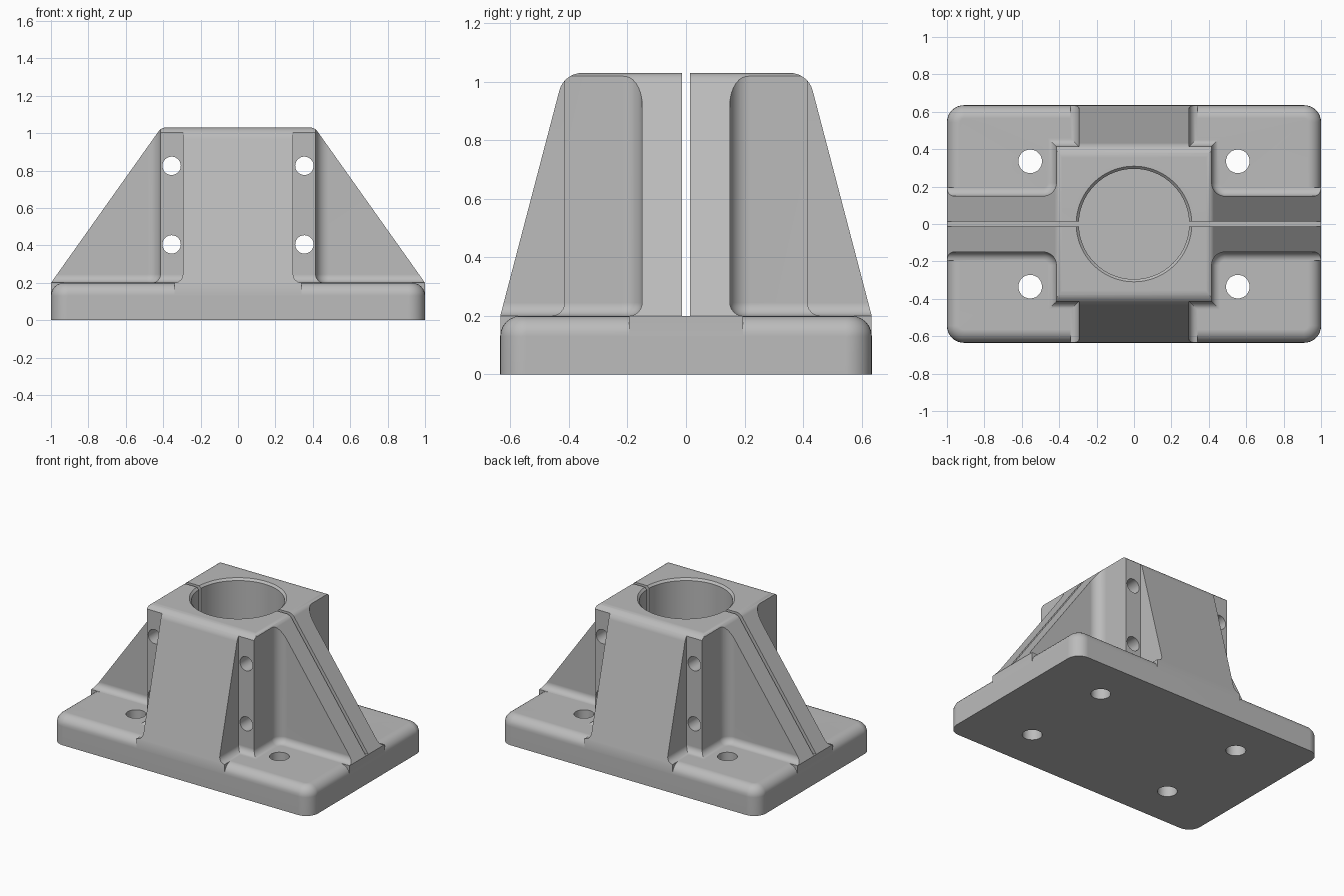
import bpy, bmesh, math
from mathutils import Vector, Matrix

cube = bpy.data.objects.get("Cube")
if cube:
    bpy.data.objects.remove(cube)

LENGTH, DEPTH, HEIGHT, BASE_TOP = 2.0, 1.27, 1.03, 0.2
BLOCK, RIB, WEB = 0.415, 0.295, 0.15   # half widths of block, front ribs, side ribs

grey = bpy.data.materials.new("mid grey")
grey.use_nodes = True
grey.diffuse_color = (0.5, 0.5, 0.5, 1)
grey.node_tree.nodes["Principled BSDF"].inputs["Base Color"].default_value = grey.diffuse_color


def finish(name, bm):
    bmesh.ops.recalc_face_normals(bm, faces=bm.faces)
    mesh = bpy.data.meshes.new(name)
    bm.to_mesh(mesh)
    bm.free()
    ob = bpy.data.objects.new(name, mesh)
    ob.data.materials.append(grey)
    bpy.context.collection.objects.link(ob)
    return ob


def rounded(corners, steps=8):
    """Outline from (x, y, radius) corners, each rounded by an arc."""
    out = []
    for i, (x, y, r) in enumerate(corners):
        p = Vector((x, y))
        if r <= 0:
            out.append(p)
            continue
        a = (Vector(corners[i - 1][:2]) - p).normalized()
        b = (Vector(corners[(i + 1) % len(corners)][:2]) - p).normalized()
        half = a.angle(b) / 2
        centre = p + (a + b).normalized() * r / math.sin(half)
        start = p + a * r / math.tan(half) - centre
        turn = math.copysign(math.pi - 2 * half, -a.x * b.y + a.y * b.x)
        out += [centre + Matrix.Rotation(turn * k / steps, 2) @ start for k in range(steps + 1)]
    return out


def loft(name, rings):
    bm = bmesh.new()
    loops = [[bm.verts.new(p) for p in ring] for ring in rings]
    for lo, hi in zip(loops, loops[1:]):
        for i in range(len(lo)):
            bm.faces.new((lo[i - 1], lo[i], hi[i], hi[i - 1]))
    bm.faces.new(loops[0])
    bm.faces.new(loops[-1])
    return finish(name, bm)


def cylinder(name, radius, length, centre, along_y=False, sides=48):
    bm = bmesh.new()
    turn = Matrix.Rotation(math.pi / 2 if along_y else 0, 4, 'X')
    bmesh.ops.create_cone(bm, cap_ends=True, segments=sides, radius1=radius, radius2=radius,
                          depth=length, matrix=Matrix.Translation(centre) @ turn)
    return finish(name, bm)


def combine(ob, other, operation):
    mod = ob.modifiers.new(operation.lower(), 'BOOLEAN')
    mod.operation, mod.solver, mod.object = operation, 'EXACT', other
    bpy.context.view_layer.objects.active = ob
    bpy.ops.object.modifier_apply(modifier=mod.name)
    bpy.data.objects.remove(other)


# Base plate with rounded corners and top edge
bm = bmesh.new()
bmesh.ops.create_cube(bm, size=1, matrix=Matrix.Translation((0, 0, BASE_TOP / 2))
                      @ Matrix.Diagonal((LENGTH, DEPTH, BASE_TOP, 1)))
upright = [e for e in bm.edges if abs(e.verts[0].co.z - e.verts[1].co.z) > 0.1]
bmesh.ops.bevel(bm, geom=upright, offset=0.09, segments=8, profile=0.5, affect='EDGES')
top = [e for e in bm.edges if all(v.co.z > BASE_TOP - 0.001 for v in e.verts)]
bmesh.ops.bevel(bm, geom=top, offset=0.07, segments=6, profile=0.5, affect='EDGES')
body = finish("clamp_bracket", bm)


# Cross-shaped tower: block plus four ribs, flared where it meets the base
def cross(grow):
    b, r, w, far, f = BLOCK + grow, RIB + grow, WEB + grow, 1.2, 0.07 - grow
    quarter = [(far, w, 0), (b, w, f), (b, b, 0), (r, b, 0), (r, far, 0)]
    right = quarter + [(-x, y, q) for x, y, q in reversed(quarter)]
    return rounded(right + [(-x, -y, q) for x, y, q in right])


FLARE = 0.045
levels = [(0.05, FLARE)]
for k in range(7):
    t = k / 6 * math.pi / 2
    levels.append((BASE_TOP + FLARE * (1 - math.cos(t)), FLARE * (1 - math.sin(t))))
levels.append((1.2, 0))
tower = loft("tower", [[(p.x, p.y, z) for p in cross(g)] for z, g in levels])


# Sloping outlines that trim the ribs in both directions
def trim(foot, head, radius):
    side = [(foot, 0.02, 0), (foot, BASE_TOP, 0), (head, HEIGHT, radius)]
    return rounded(side + [(-x, z, q) for x, z, q in reversed(side)])


combine(tower, loft("side_slope", [[(p.x, y, p.y) for p in trim(0.9995, 0.41, 0.05)]
                                   for y in (-2, 2)]), 'INTERSECT')
combine(tower, loft("front_slope", [[(x, p.x, p.y) for p in trim(0.6345, 0.417, 0.08)]
                                    for x in (-2, 2)]), 'INTERSECT')
combine(body, tower, 'UNION')

# Blind bore with an eased rim
bore = [(BASE_TOP, 0.295), (HEIGHT - 0.014, 0.295), (HEIGHT + 0.001, 0.31), (1.2, 0.31)]
combine(body, loft("bore", [[(r * math.cos(math.tau * i / 96), r * math.sin(math.tau * i / 96), z)
                             for i in range(96)] for z, r in bore]), 'DIFFERENCE')

# Clamping slot
bm = bmesh.new()
bmesh.ops.create_cube(bm, size=1, matrix=Matrix.Translation((0, 0, BASE_TOP + 0.5))
                      @ Matrix.Diagonal((2.4, 0.026, 1, 1)))
combine(body, finish("slot", bm), 'DIFFERENCE')

# Clamp bolt holes and mounting holes
for sx in (-1, 1):
    for z in (0.405, 0.825):
        combine(body, cylinder("bolt_hole", 0.049, 2, (sx * 0.355, 0, z), True), 'DIFFERENCE')
    for sy in (-1, 1):
        combine(body, cylinder("mount_hole", 0.063, 1, (sx * 0.555, sy * 0.335, 0)), 'DIFFERENCE')

# Smooth rounding with crisp edges
bpy.ops.object.select_all(action='DESELECT')
body.select_set(True)
bpy.context.view_layer.objects.active = body
bpy.ops.object.shade_smooth_by_angle(angle=math.radians(30))
weighted = body.modifiers.new("weighted normals", 'WEIGHTED_NORMAL')
weighted.keep_sharp = True
